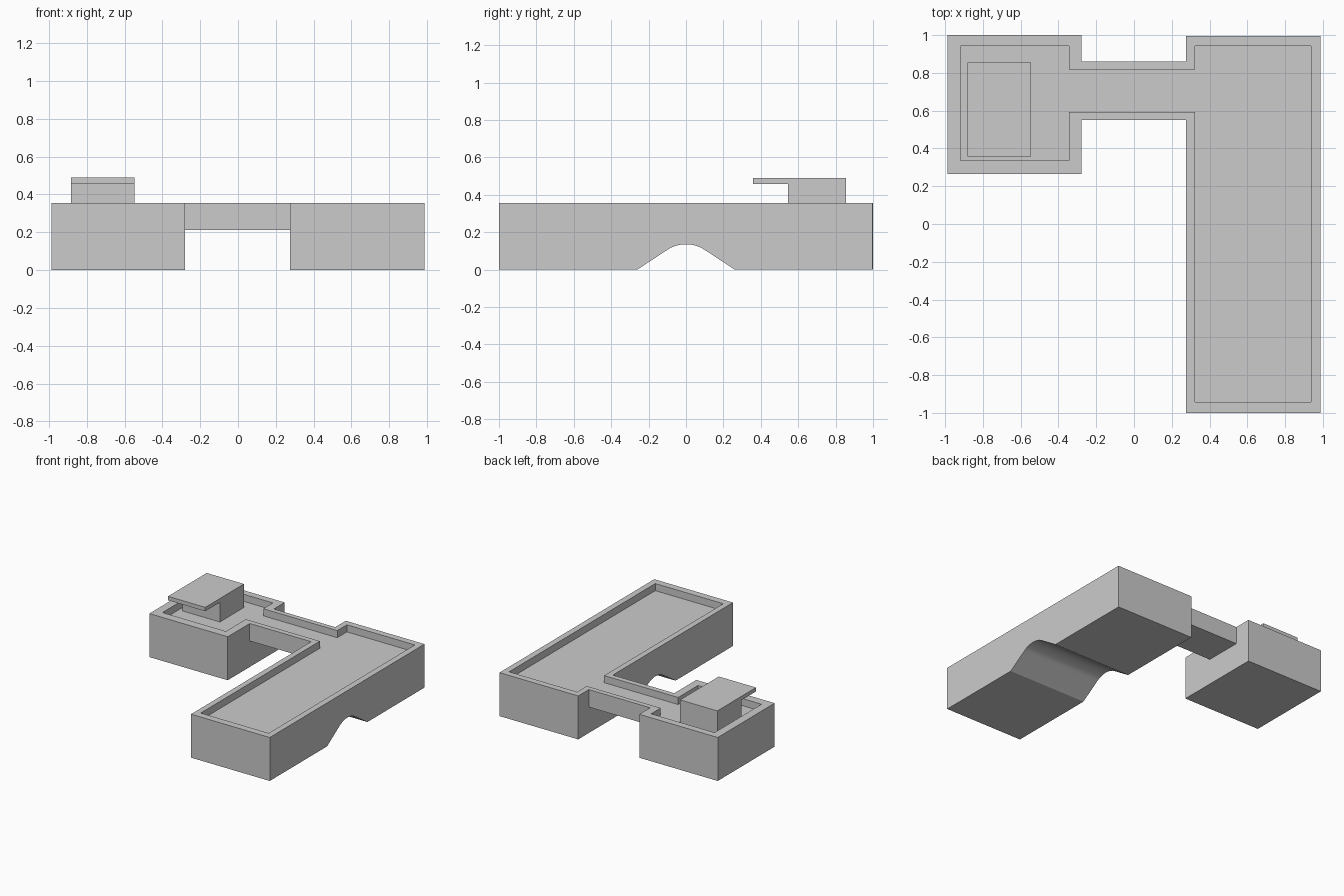
import bpy, bmesh
from math import sin, cos, radians

if "Cube" in bpy.data.objects:
    bpy.data.objects.remove(bpy.data.objects["Cube"])

TOP, FLOOR, UNDER = 0.355, 0.297, 0.212


class Builder:
    """Collects faces by corner position, sharing vertices between them."""
    def __init__(self):
        self.bm, self.verts = bmesh.new(), {}

    def vert(self, p):
        key = tuple(round(c, 5) for c in p)
        if key not in self.verts:
            self.verts[key] = self.bm.verts.new(key)
        return self.verts[key]

    def face(self, pts):
        self.bm.faces.new([self.vert(p) for p in pts])

    def strip(self, a, b, closed=True):
        n = len(a)
        for i in range(n if closed else n - 1):
            j = (i + 1) % n
            self.face([a[i], a[j], b[j], b[i]])

    def finish(self, name):
        bmesh.ops.recalc_face_normals(self.bm, faces=self.bm.faces[:])
        mesh = bpy.data.meshes.new(name)
        self.bm.to_mesh(mesh)
        self.bm.free()
        ob = bpy.data.objects.new(name, mesh)
        bpy.context.collection.objects.link(ob)
        return ob


def at_z(pts, z):
    return [(x, y, z) for x, y in pts]


def at_x(pts, x):
    return [(x, y, z) for y, z in pts]


def plan(xl, xa, xb, xr, y_low, y_left, y0, y1, y_right, y_top):
    """Outline of small block, narrow bridge and long wing."""
    return [(xl, y_left), (xa, y_left), (xa, y0), (xb, y0), (xb, y_low), (xr, y_low),
            (xr, y_right), (xb, y_right), (xb, y1), (xa, y1), (xa, y_top), (xl, y_top)]


outer = plan(-0.987, -0.279, 0.276, 0.987, -1.0, 0.266, 0.55, 0.86, 0.996, 1.0)
inner = plan(-0.918, -0.345, 0.323, 0.937, -0.942, 0.337, 0.594, 0.819, 0.943, 0.943)

# Roof level: outer walls, parapet rim, inner walls, sunken roof, bridge underside
b = Builder()
b.strip(at_z(outer, UNDER), at_z(outer, TOP))
b.strip(at_z(outer, TOP), at_z(inner, TOP))
b.strip(at_z(inner, TOP), at_z(inner, FLOOR))
b.face(at_z(inner, FLOOR))
b.face(at_z([outer[i] for i in (2, 3, 8, 9)], UNDER))

# Lower part of the small block
left = [outer[i] for i in (0, 1, 2, 9, 10, 11)]
b.strip(at_z(left, 0), at_z(left, UNDER))
b.face(at_z(left, 0))

# Lower part of the long wing, with the rounded passage through it
slope, rise, radius = radians(33.3), 0.135, 0.182
arc = [radians(33.3) * (i / 8 - 1) for i in range(17)]
arch = [(radius * sin(a), rise - radius * (1 - cos(a))) for a in arc]
y_front, y_back = -1.0, 0.996
base = [(y_front, 0), (-0.26, 0)] + arch + [(0.26, 0), (y_back, 0)]
xi, xo = 0.276, 0.987
b.strip(at_x(base, xi), at_x(base, xo), closed=False)
b.face(at_x(base + [(y_back, UNDER), (y_front, UNDER)], xo))
b.face(at_x(base + [(y_back, UNDER), (0.86, UNDER), (0.55, UNDER), (y_front, UNDER)], xi))
for y in (y_front, y_back):
    b.face([(xi, y, 0), (xo, y, 0), (xo, y, UNDER), (xi, y, UNDER)])
body = b.finish("building_body")

# Rooftop cabin with an overhanging roof slab
b = Builder()
cabin = [(0.546, FLOOR), (0.856, FLOOR), (0.856, 0.489), (0.357, 0.489),
         (0.357, 0.457), (0.546, 0.457)]
b.strip(at_x(cabin, -0.882), at_x(cabin, -0.546))
b.face(at_x(cabin, -0.882))
b.face(at_x(cabin, -0.546))
b.finish("rooftop_cabin")

# Smooth only the rounded passage
bpy.ops.object.select_all(action='DESELECT')
body.select_set(True)
bpy.context.view_layer.objects.active = body
bpy.ops.object.shade_smooth_by_angle(angle=radians(20))
